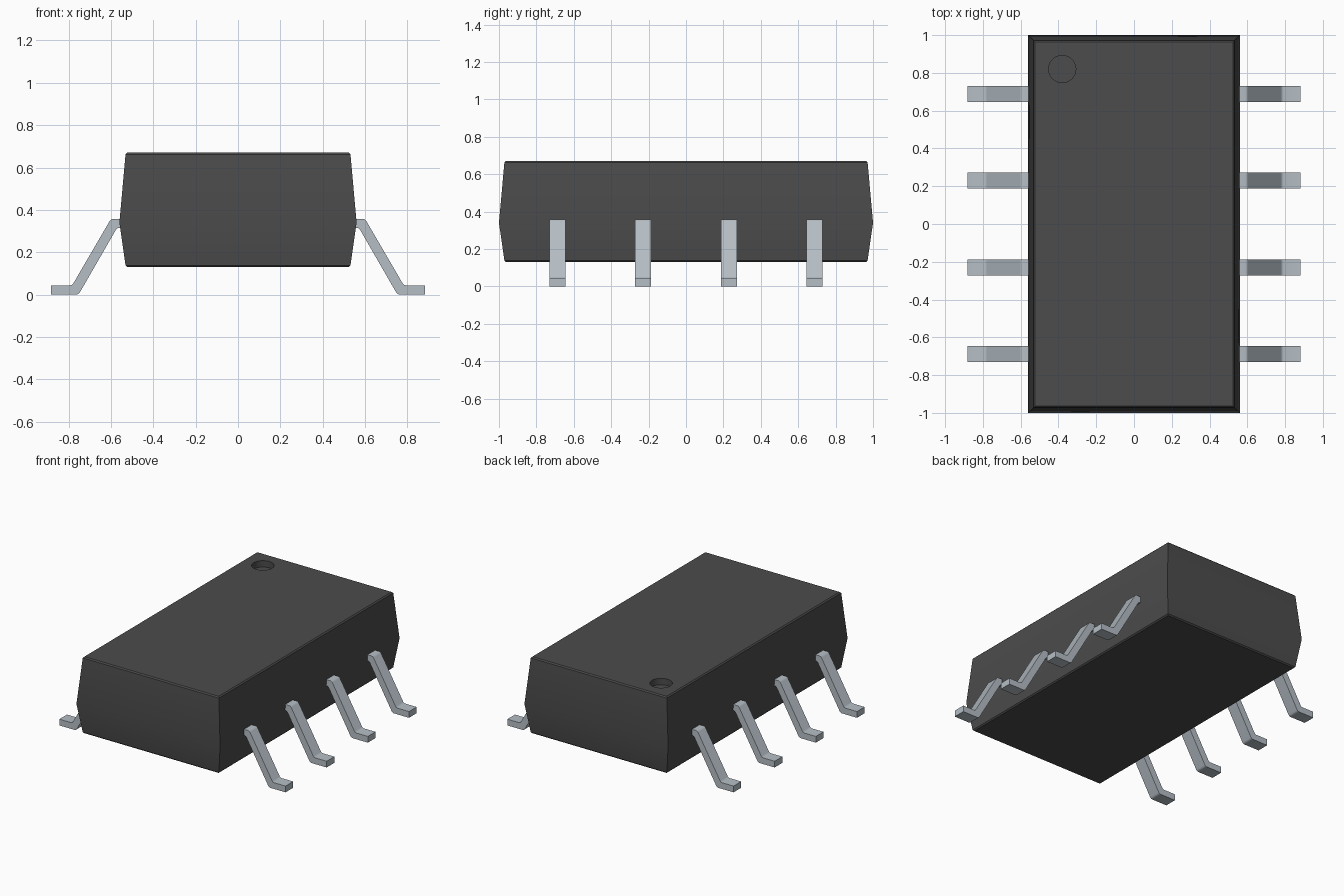
import bpy, bmesh, math

if "Cube" in bpy.data.objects:
    bpy.data.objects.remove(bpy.data.objects["Cube"], do_unlink=True)


def material(name, rgb, rough):
    m = bpy.data.materials.new(name)
    m.use_nodes = True
    m.diffuse_color = (*rgb, 1)
    bsdf = m.node_tree.nodes["Principled BSDF"]
    bsdf.inputs["Base Color"].default_value = (*rgb, 1)
    bsdf.inputs["Roughness"].default_value = rough
    return m


PLASTIC = material("dark grey plastic", (0.072, 0.072, 0.072), 0.6)
METAL = material("pale steel", (0.46, 0.515, 0.56), 0.4)


def make(name, bm, mat):
    bmesh.ops.recalc_face_normals(bm, faces=bm.faces)
    mesh = bpy.data.meshes.new(name)
    bm.to_mesh(mesh)
    bm.free()
    mesh.materials.append(mat)
    ob = bpy.data.objects.new(name, mesh)
    bpy.context.collection.objects.link(ob)
    return ob


def activate(ob):
    bpy.ops.object.select_all(action='DESELECT')
    ob.select_set(True)
    bpy.context.view_layer.objects.active = ob


# Package body: stacked rectangles, widest at the parting line, with eased rims
HALF_X, HALF_Y = 0.56, 1.0
TOP = 0.67
levels = [(0.13, 0.037), (0.138, 0.029), (0.34, 0.0), (TOP - 0.008, 0.029), (TOP, 0.037)]
bm = bmesh.new()
rings = []
for z, inset in levels:
    x, y = HALF_X - inset, HALF_Y - inset
    rings.append([bm.verts.new((sx * x, sy * y, z))
                  for sx, sy in ((-1, -1), (1, -1), (1, 1), (-1, 1))])
for a, b in zip(rings, rings[1:]):
    for i in range(4):
        j = (i + 1) % 4
        bm.faces.new((a[i], a[j], b[j], b[i]))
bm.faces.new(rings[0][::-1])
bm.faces.new(rings[-1])
body = make("package_body", bm, PLASTIC)

# Round index recess sunk into the top
DEPTH = 0.045
bm = bmesh.new()
bmesh.ops.create_cone(bm, cap_ends=True, segments=40, radius1=0.072, radius2=0.072, depth=2 * DEPTH)
bmesh.ops.translate(bm, verts=bm.verts, vec=(-0.38, 0.82, TOP))
cutter = make("recess_cutter", bm, PLASTIC)
cutter.hide_render = True
cut = body.modifiers.new("Recess", 'BOOLEAN')
cut.operation = 'DIFFERENCE'
cut.solver = 'EXACT'
cut.object = cutter
activate(body)
bpy.ops.object.modifier_apply(modifier=cut.name)
bpy.data.objects.remove(cutter, do_unlink=True)
activate(body)
bpy.ops.object.shade_smooth_by_angle(angle=math.radians(30))

# Gull-wing leads: side profile in (x, z), extruded along y
profile = [(0.53, 0.358), (0.590, 0.358), (0.598, 0.356), (0.605, 0.349),
           (0.778, 0.052), (0.784, 0.046), (0.792, 0.044), (0.882, 0.044),
           (0.882, 0.0), (0.762, 0.0), (0.754, 0.003), (0.747, 0.010),
           (0.577, 0.305), (0.571, 0.313), (0.563, 0.315), (0.53, 0.315)]
WIDTH = 0.085


def lead(name, side, y):
    bm = bmesh.new()
    face = bm.faces.new([bm.verts.new((side * x, y - WIDTH / 2, z)) for x, z in profile])
    ext = bmesh.ops.extrude_face_region(bm, geom=[face])
    verts = [v for v in ext["geom"] if isinstance(v, bmesh.types.BMVert)]
    bmesh.ops.translate(bm, verts=verts, vec=(0, WIDTH, 0))
    ob = make(name, bm, METAL)
    activate(ob)
    bpy.ops.object.shade_smooth_by_angle(angle=math.radians(35))


for side, label in ((1, "left"), (-1, "right")):
    for i in range(4):
        lead(f"{label}_lead_{i + 1}", side, (i - 1.5) * 0.4585)
